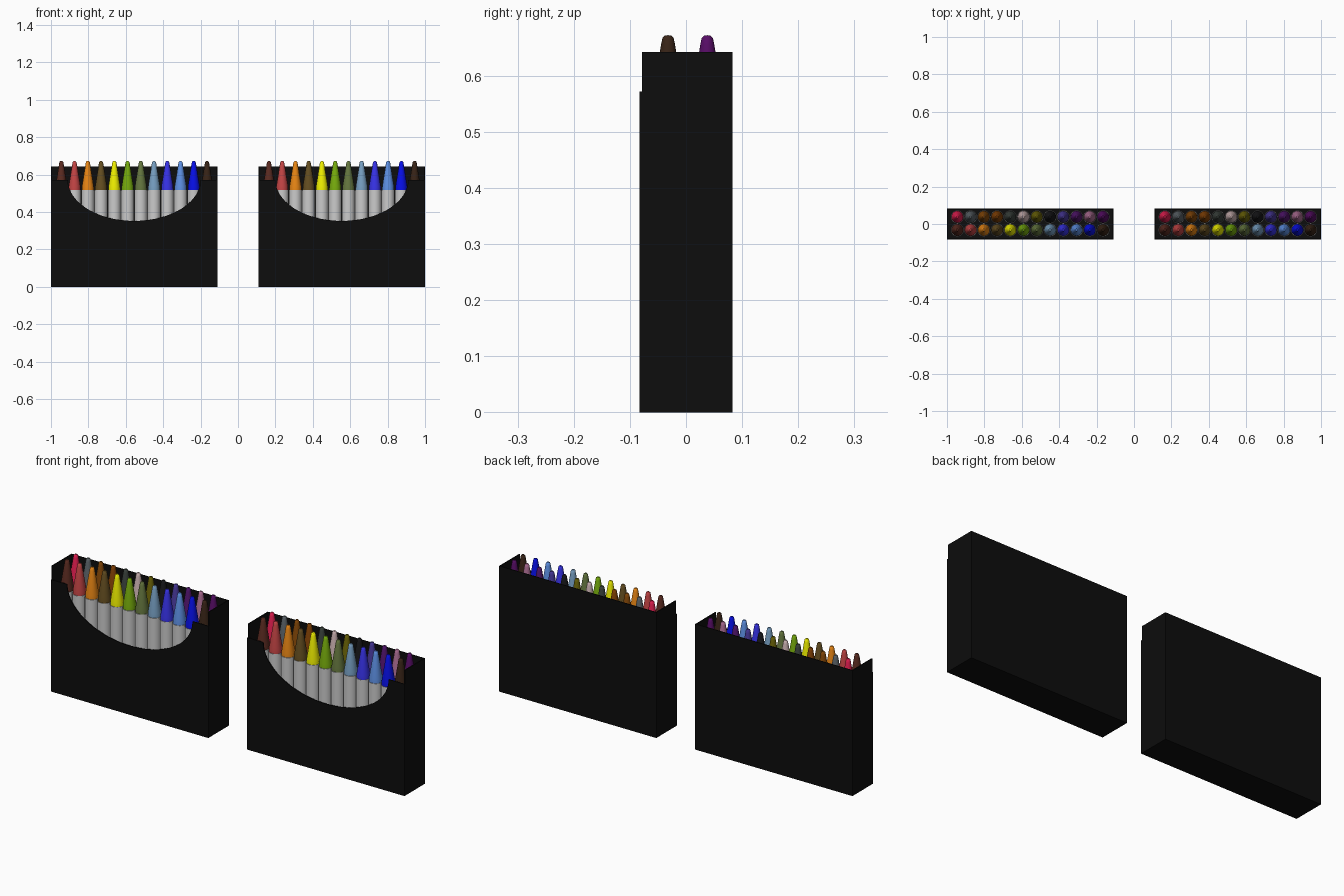
import bpy, bmesh, math

if "Cube" in bpy.data.objects:
    bpy.data.objects.remove(bpy.data.objects["Cube"])

W, D, H, T = 0.89, 0.166, 0.642, 0.005   # box width, depth, height, wall
FRONT_H = 0.572                          # front panel is lower than the rest
SEG = 20


def material(name, rgb):
    m = bpy.data.materials.new(name)
    lin = [c / 12.92 if c < 0.04 else ((c + 0.055) / 1.055) ** 2.4 for c in rgb]
    m.diffuse_color = (*lin, 1)
    m.use_nodes = True
    m.node_tree.nodes["Principled BSDF"].inputs["Base Color"].default_value = m.diffuse_color
    return m


def add(name, mesh, loc, mat=None, smooth=False):
    ob = bpy.data.objects.new(name, mesh)
    bpy.context.collection.objects.link(ob)
    ob.location = loc
    if mat:
        # colour per object, so meshes can be shared
        if not mesh.materials:
            mesh.materials.append(None)
        ob.material_slots[0].link = 'OBJECT'
        ob.material_slots[0].material = mat
    return ob


def finish(bm, name):
    bmesh.ops.recalc_face_normals(bm, faces=bm.faces)
    me = bpy.data.meshes.new(name)
    bm.to_mesh(me)
    bm.free()
    return me


def plate(bm, outline, y0, y1):
    """Extrude an x-z outline from y0 to y1."""
    f = bm.faces.new([bm.verts.new((x, y0, z)) for x, z in outline])
    r = bmesh.ops.extrude_face_region(bm, geom=[f])
    vs = [v for v in r['geom'] if isinstance(v, bmesh.types.BMVert)]
    bmesh.ops.translate(bm, verts=vs, vec=(0, y1 - y0, 0))


def rect(x0, x1, z0, z1):
    return [(x0, z0), (x1, z0), (x1, z1), (x0, z1)]


def lathe(name, profile):
    bm = bmesh.new()
    vs = [bm.verts.new((r, 0, z)) for r, z in profile]
    es = [bm.edges.new(p) for p in zip(vs, vs[1:])]
    bmesh.ops.spin(bm, geom=vs + es, axis=(0, 0, 1), cent=(0, 0, 0),
                   angle=2 * math.pi, steps=SEG, use_duplicate=False)
    bmesh.ops.remove_doubles(bm, verts=bm.verts, dist=1e-5)
    me = finish(bm, name)
    me.shade_smooth()
    me.set_sharp_from_angle(angle=math.radians(35))
    return me


# carton: back, sides, floor and a front panel with a half-oval window
bm = bmesh.new()
w, d = W / 2, D / 2
plate(bm, rect(-w, w, 0, H), d - T, d)
for x in (-w, w - T):
    plate(bm, rect(x, x + T, 0, H), -d + T, d - T)
plate(bm, rect(-w + T, w - T, 0, T), -d + T, d - T)
oval = [(0.355 * math.cos(a), FRONT_H - 0.22 * math.sin(a))
        for a in (math.pi * i / 40 for i in range(41))]
plate(bm, [(w, 0), (w, FRONT_H)] + oval + [(-w, FRONT_H), (-w, 0)], -d, -d + T)
carton = finish(bm, "carton")

# crayon: paper sleeve and coloured tip
sleeve = lathe("sleeve", [(0, 0.006), (0.0345, 0.006), (0.0345, 0.518), (0, 0.518)])
tip = lathe("tip", [(0.032, 0.518), (0.0315, 0.537), (0.0125, 0.655),
                    (0.010, 0.667), (0.006, 0.671), (0, 0.672)])

FRONT = [(.36, .17, .13), (.77, .27, .27), (.92, .53, .08), (.40, .31, .13),
         (.95, .95, 0), (.47, .68, .05), (.40, .47, .25), (.47, .63, .77),
         (.22, .20, .92), (.37, .57, .90), (.03, .06, .92), (.22, .14, .09)]
BACK = [(.90, .12, .32), (.36, .39, .41), (.52, .28, .03), (.52, .26, .02),
        (.23, .26, .24), (.80, .70, .70), (.42, .39, .03), (.09, .09, .10),
        (.28, .22, .60), (.32, .08, .43), (.68, .43, .58), (.34, .05, .40)]
rows = [(-0.032, [material(f"front_wax_{i}", c) for i, c in enumerate(FRONT)]),
        (0.038, [material(f"back_wax_{i}", c) for i, c in enumerate(BACK)])]
black = material("black_card", (.05, .05, .05))

# two identical boxes, each with two rows of twelve crayons
for side, cx in (("left", -1 + w), ("right", 1 - w)):
    add(f"{side}_crayon_box", carton, (cx, 0, 0), black)
    for y, mats in rows:
        for i, m in enumerate(mats):
            loc = (cx + (i - 5.5) * 0.0708, y, 0)
            add(f"{side}_crayon_sleeve", sleeve, loc)
            add(f"{side}_crayon_tip", tip, loc, m)
